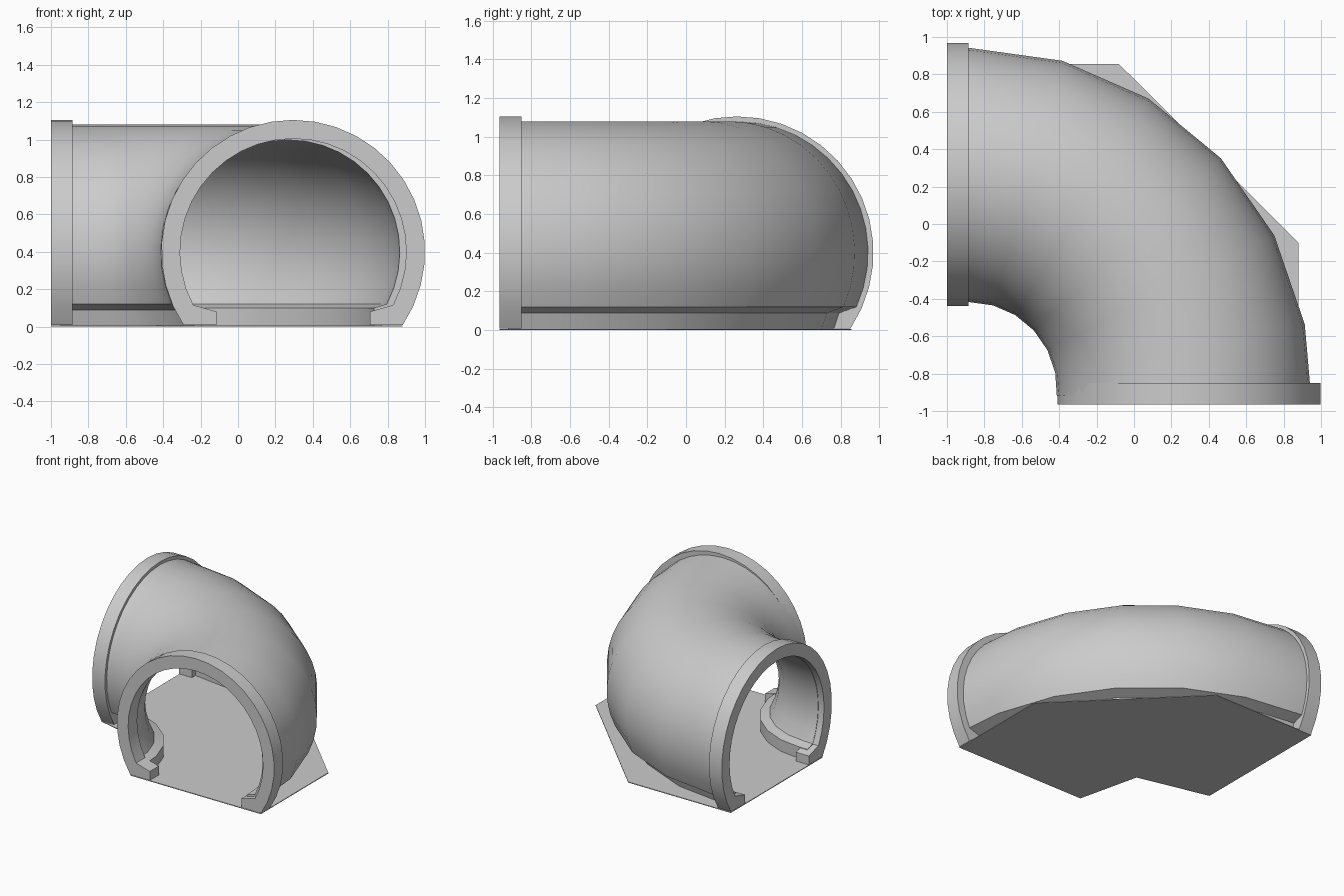
import bpy, bmesh
from math import sin, cos, asin, pi, radians
from mathutils import Vector

cube = bpy.data.objects.get("Cube")
if cube:
    bpy.data.objects.remove(cube)

grey = bpy.data.materials.new("light_grey")
grey.use_nodes = True
COLOUR = (0.6, 0.6, 0.6, 1)
grey.diffuse_color = COLOUR
grey.node_tree.nodes["Principled BSDF"].inputs["Base Color"].default_value = COLOUR

AXIS_Z = 0.40      # height of the tunnel axis
SEGMENTS = 26


def finish(name, bm, smooth=True):
    bmesh.ops.recalc_face_normals(bm, faces=bm.faces[:])
    mesh = bpy.data.meshes.new(name)
    bm.to_mesh(mesh)
    bm.free()
    mesh.materials.append(grey)
    obj = bpy.data.objects.new(name, mesh)
    bpy.context.collection.objects.link(obj)
    if smooth:
        bpy.ops.object.select_all(action='DESELECT')
        obj.select_set(True)
        bpy.context.view_layer.objects.active = obj
        bpy.ops.object.shade_smooth_by_angle(angle=radians(30))
    return obj


def arch(radius, low):
    """Arc over the top, from the outer side to the inner side, cut off at height low."""
    start = asin((low - AXIS_Z) / radius)
    sweep = pi - 2 * start
    angles = [start + sweep * i / SEGMENTS for i in range(SEGMENTS + 1)]
    return [(radius * cos(a), AXIS_Z + radius * sin(a)) for a in angles]


def mirrored(points):
    return [(-u, z) for u, z in reversed(points)]


def section(outer, outer_low, outer_foot, inner, inner_low, inner_foot):
    """Closed horseshoe; feet are listed from the ground up on the outer side."""
    outside = outer_foot + arch(outer, outer_low) + mirrored(outer_foot)
    inside = inner_foot + arch(inner, inner_low) + mirrored(inner_foot)
    return outside + inside[::-1]


def sweep(name, profile, stations):
    """Loft the profile along stations of (centre, outward direction)."""
    bm = bmesh.new()
    loops = []
    for centre, out in stations:
        loops.append([bm.verts.new((centre[0] + out[0] * u, centre[1] + out[1] * u, z))
                      for u, z in profile])
    n = len(profile)
    for a, b in zip(loops, loops[1:]):
        for i in range(n):
            j = (i + 1) % n
            bm.faces.new((a[i], a[j], b[j], b[i]))
    bm.faces.new(loops[0])
    bm.faces.new(loops[-1][::-1])
    return finish(name, bm)


# Curved tunnel shell with a recessed skirt
shell = section(0.68, 0.12, [(0.50, 0.0), (0.53, 0.088)],
                0.598, 0.12, [(0.46, 0.0), (0.46, 0.10)])
bend = Vector((-0.88, -0.885))
R = 1.147
stations = [((-0.95, bend.y + R), (0, 1))]
for k in range(6):
    a = radians(15.8 * k)
    out = Vector((sin(a), cos(a)))
    stations.append((bend + out * R, out))
stations.append(((bend.x + R, -0.92), (1, 0)))
sweep("tunnel_shell", shell, stations)

# End collars with inward feet
collar = section(0.705, 0.008, [], 0.605, 0.115, [(0.41, 0.008), (0.41, 0.08)])
sweep("front_collar", collar, [((0.295, y), (1, 0)) for y in (-0.965, -0.85)])
sweep("side_collar", collar, [((x, 0.265), (0, 1)) for x in (-1.0, -0.885)])

# Thin floor plate
outline = [(-0.29, -0.965), (0.88, -0.965), (0.88, -0.10), (-0.08, 0.855),
           (-1.0, 0.855), (-1.0, -0.32), (-0.41, -0.46)]
bm = bmesh.new()
base = bm.faces.new([bm.verts.new((x, y, 0)) for x, y in outline])
top = bmesh.ops.extrude_face_region(bm, geom=[base], use_keep_orig=True)["geom"]
bmesh.ops.translate(bm, vec=(0, 0, 0.006),
                    verts=[v for v in top if isinstance(v, bmesh.types.BMVert)])
finish("floor_plate", bm, smooth=False)
